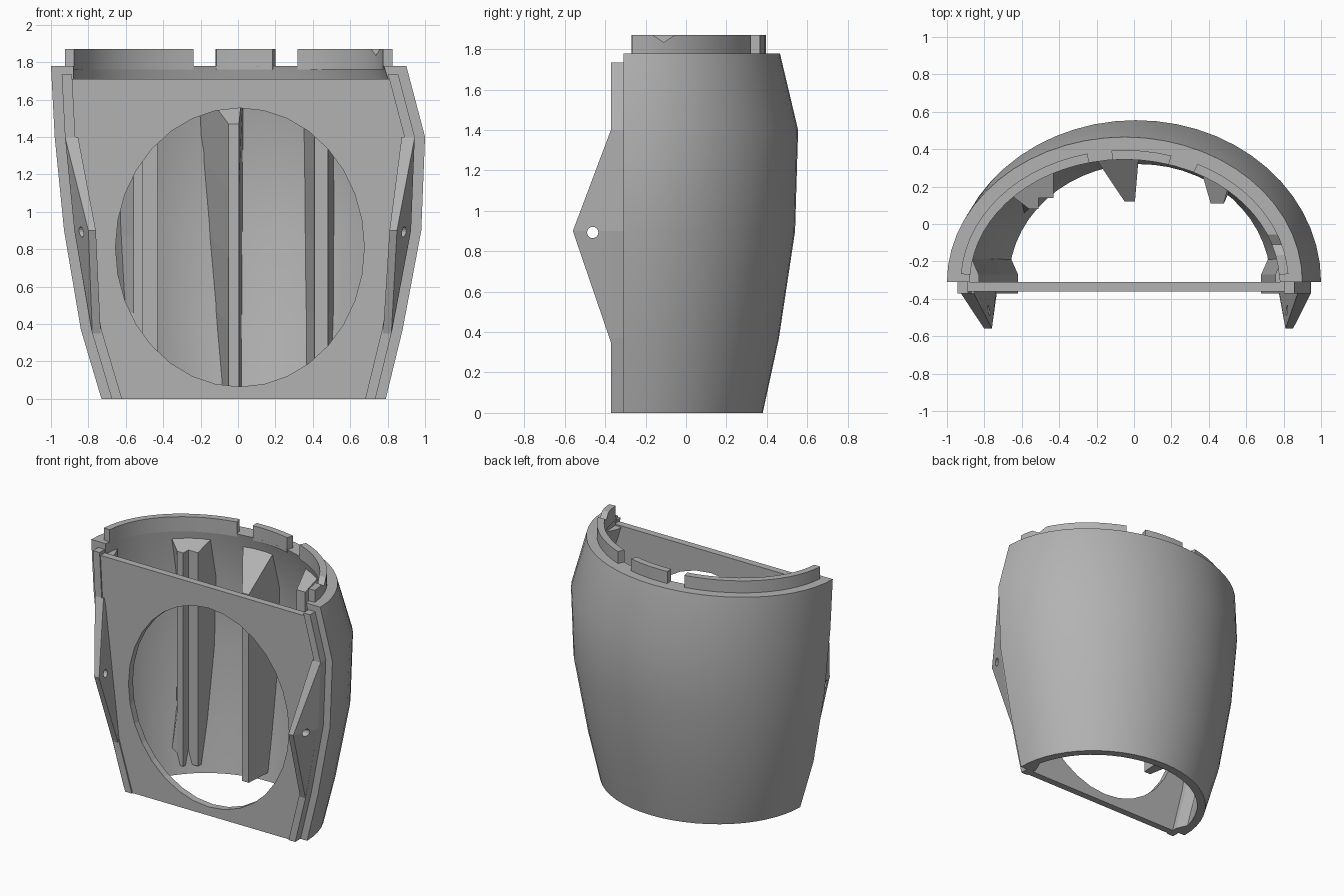
import bpy, bmesh, math
from mathutils import Vector

cube = bpy.data.objects.get("Cube")
if cube:
    bpy.data.objects.remove(cube, do_unlink=True)

grey = bpy.data.materials.new("plain grey")
grey.use_nodes = True
grey.diffuse_color = (0.45, 0.45, 0.45, 1)
grey.node_tree.nodes["Principled BSDF"].inputs["Base Color"].default_value = (0.45, 0.45, 0.45, 1)

FRONT = -0.31
# Shell profile: height, centre x, half width, depth, wall thickness
LEVELS = [(0, .03, .76, .69, .06), (.37, .02, .86, .77, .08), (.9, .025, .955, .85, .09),
          (1.4, .01, .99, .865, .10), (1.78, -.05, .95, .775, .12)]


def level(z):
    """Shell centre, half width, depth and wall thickness at a height."""
    for lo, hi in zip(LEVELS, LEVELS[1:]):
        if z <= hi[0]:
            break
    f = (z - lo[0]) / (hi[0] - lo[0])
    return [p + (q - p) * f for p, q in zip(lo[1:], hi[1:])]


def finish(name, bm, smooth=False):
    bmesh.ops.recalc_face_normals(bm, faces=bm.faces[:])
    mesh = bpy.data.meshes.new(name)
    bm.to_mesh(mesh)
    bm.free()
    obj = bpy.data.objects.new(name, mesh)
    bpy.context.collection.objects.link(obj)
    mesh.materials.append(grey)
    if smooth:
        bpy.ops.object.select_all(action='DESELECT')
        obj.select_set(True)
        bpy.context.view_layer.objects.active = obj
        bpy.ops.object.shade_smooth_by_angle(angle=math.radians(30))
    return obj


def loft(name, rings, smooth=False):
    """Skin equal closed rings and cap both ends."""
    bm = bmesh.new()
    loops = [[bm.verts.new(p) for p in ring] for ring in rings]
    n = len(loops[0])
    for a, b in zip(loops, loops[1:]):
        for i in range(n):
            j = (i + 1) % n
            bm.faces.new((a[i], a[j], b[j], b[i]))
    bm.faces.new(loops[0])
    bm.faces.new(loops[-1])
    return finish(name, bm, smooth)


def cut(obj, cutter):
    cutter.hide_render = True
    cutter.hide_viewport = True
    mod = obj.modifiers.new("cut", 'BOOLEAN')
    mod.operation = 'DIFFERENCE'
    mod.solver = 'EXACT'
    mod.object = cutter


def arc_ring(z, cx, outer, inner, t0, t1, n):
    ts = [t0 + (t1 - t0) * i / n for i in range(n + 1)]
    def arc(r, angles):
        return [(cx + r[0] * math.cos(t), FRONT + r[1] * math.sin(t), z) for t in angles]
    return arc(outer, ts) + arc(inner, ts[::-1])


# Curved outer shell
rings = []
for z, cx, a, b, w in LEVELS:
    rings.append(arc_ring(z, cx, (a, b), (a - w, b - w), 0, math.pi, 28))
loft("shell", rings, True)

# Broken locating lip on the top edge
LIP_X, LIP_A, LIP_B = -.05, .877, .705


def lip_angle(x):
    return math.acos((x - LIP_X) / LIP_A)


spans = [("lip_right", lip_angle(-.25), math.pi - .06, 14),
         ("lip_middle", lip_angle(.20), lip_angle(-.12), 4),
         ("lip_left", .06, lip_angle(.34), 12)]
for name, t0, t1, n in spans:
    lip = loft(name, [arc_ring(z, LIP_X, (LIP_A, LIP_B), (LIP_A - .05, LIP_B - .05), t0, t1, n)
                      for z in (1.76, 1.87)], True)

# V notch in the left lip
notch = [[(x, -.18, 1.88), (x, -.11, 1.835), (x, -.04, 1.88)] for x in (.6, 1)]
cut(lip, loft("notch_cutter", notch))

# Flat front plate with its oval opening
plate_rings = []
for z in (0, .37, .9, 1.4, 1.71):
    cx, a, b, w = level(z)
    h = a - .085
    plate_rings.append([(cx - h, -.362, z), (cx + h, -.362, z),
                        (cx + h, FRONT, z), (cx - h, FRONT, z)])
plate = loft("front_plate", plate_rings)
oval = [[(.01 + .665 * math.cos(i * math.tau / 32), y, .81 + .745 * math.sin(i * math.tau / 32))
         for i in range(32)] for y in (-.5, -.2)]
cut(plate, loft("oval_cutter", oval))

for side, s in (("left", 1), ("right", -1)):
    # Raised rim strip beside the plate
    rim = []
    for z in (0, .37, .9, 1.4, 1.735):
        cx, a, b, w = level(z)
        xo, xi = cx + s * (a - .055), cx + s * (a - .11)
        rim.append([(xi, -.372, z), (xo, -.372, z), (xo, -.27, z), (xi, -.27, z)])
    loft(side + "_rim", rim)

    # Inner stiffener behind the plate
    block = []
    for z in (0, .37, .9, 1.4, 1.7):
        cx, a, b, w = level(z)
        block.append([(cx + s * (a - d), y, z) for d, y in
                      ((.05, FRONT), (w + .05, FRONT), (w + .05, -.27), (w + .01, -.18), (.05, -.18))])
    loft(side + "_stiffener", block)

    # Pointed pivot ear with a pin hole
    bm = bmesh.new()
    for z, d0, d1 in ((1.4, .055, .125), (.9, .055, .13), (.35, .055, .10)):
        cx, a, b, w = level(z)
        for d in (d0, d1):
            for y in (-.372, -.33):
                bm.verts.new((cx + s * (a - d), y, z))
    for x in (.785, .825):
        bm.verts.new((.025 + s * x, -.56, .9))
    bmesh.ops.convex_hull(bm, input=bm.verts[:])
    ear = finish(side + "_ear", bm)
    pin = [[(x, -.462 + .028 * math.cos(i * math.tau / 16), .893 + .028 * math.sin(i * math.tau / 16))
            for i in range(16)] for x in (s * .6, s * 1.1)]
    cut(ear, loft(side + "_pin_cutter", pin))


# Inner ribs rooted in the shell wall
def wall_y(x, z):
    cx, a, b, w = level(z)
    c = max(-.98, min(.98, (x - cx) / (a - w / 2)))
    return FRONT + (b - w / 2) * math.sqrt(1 - c * c)


def rib(name, nose, low, high, nose_top):
    """Nose outline in plan, root x pairs at bottom and top, nose height."""
    rings = []
    for f in (0, .25, .5, .75, 1):
        zr, zn = .06 + 1.66 * f, .06 + (nose_top - .06) * f
        xl, xr = [p + (q - p) * f for p, q in zip(low, high)]
        rings.append([(xl, wall_y(xl, zr), zr)] + [(x, y, zn) for x, y in nose]
                     + [(xr, wall_y(xr, zr), zr)])
    loft(name, rings)


rib("centre_rib", [(-.05, .12), (.005, .12)], (-.09, .02), (-.24, .03), 1.47)
rib("left_rib", [(.41, .11), (.48, .11)], (.36, .52), (.34, .52), 1.62)
rib("right_rib", [(-.56, .08), (-.51, .08), (-.51, .14), (-.43, .14)],
    (-.60, -.43), (-.70, -.43), 1.66)
